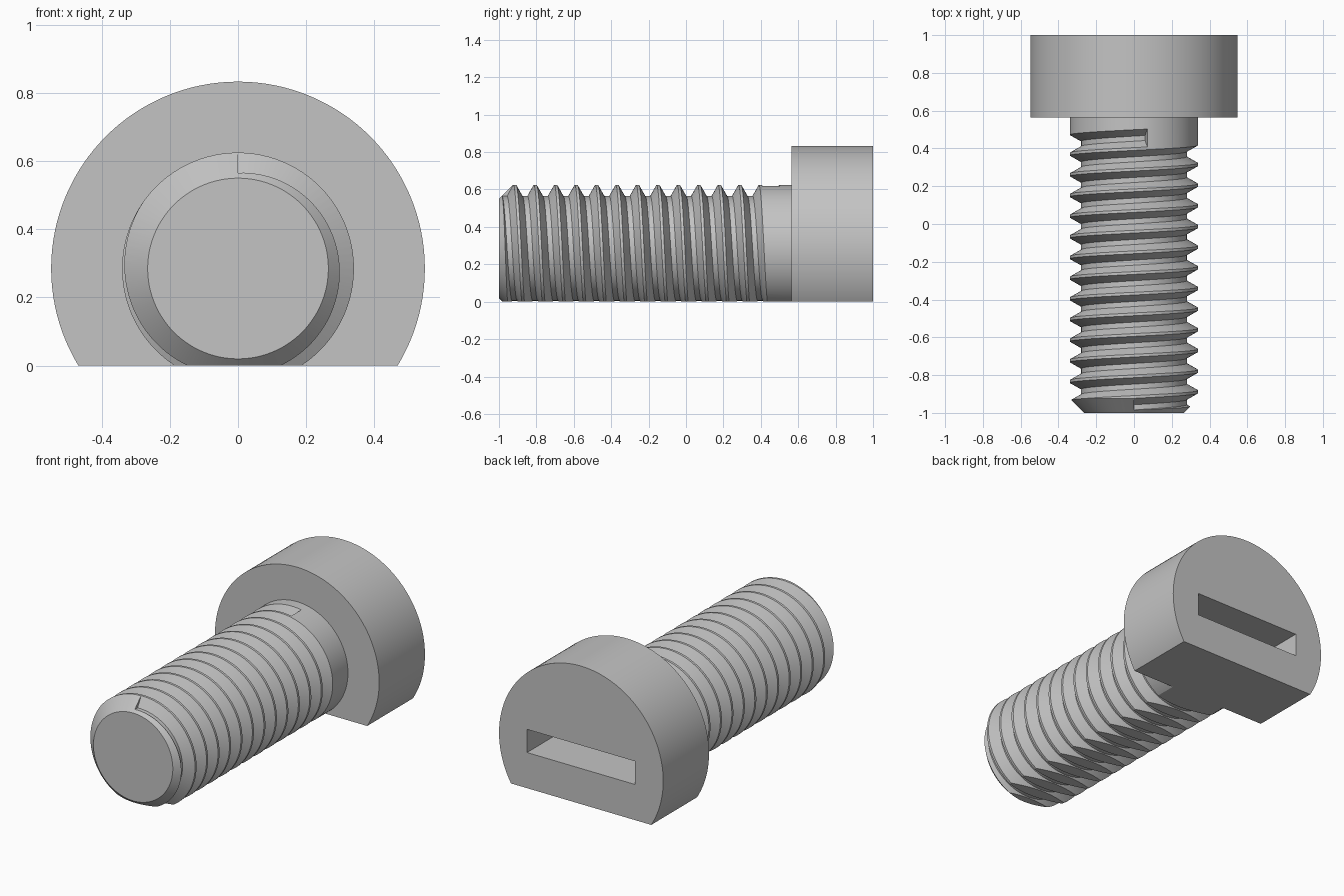
import bpy, bmesh
from math import sin, cos, tau

if "Cube" in bpy.data.objects:
    bpy.data.objects.remove(bpy.data.objects["Cube"])

AXIS_Z = 0.285      # height of the screw axis
PITCH = 0.1094
SHANK_R, ROOT_R = 0.34, 0.28
HEAD_R, HEAD_Y = 0.548, 0.563

steel = bpy.data.materials.new("grey steel")
steel.use_nodes = True
grey = (0.55, 0.55, 0.55, 1)
steel.diffuse_color = grey
steel.node_tree.nodes["Principled BSDF"].inputs["Base Color"].default_value = grey


def make_object(name, bm):
    bmesh.ops.recalc_face_normals(bm, faces=bm.faces[:])
    mesh = bpy.data.meshes.new(name)
    bm.to_mesh(mesh)
    bm.free()
    mesh.materials.append(steel)
    obj = bpy.data.objects.new(name, mesh)
    bpy.context.collection.objects.link(obj)
    return obj


def on_axis(radius, angle, y):
    return (radius * sin(angle), y, AXIS_Z + radius * cos(angle))


def tube(name, rings):
    """Skin a list of closed point rings and cap both ends."""
    bm = bmesh.new()
    loops = [[bm.verts.new(p) for p in ring] for ring in rings]
    for a, b in zip(loops, loops[1:]):
        for i in range(len(a)):
            j = (i + 1) % len(a)
            bm.faces.new((a[i], a[j], b[j], b[i]))
    bm.faces.new(loops[0])
    bm.faces.new(loops[-1])
    return make_object(name, bm)


def turned(name, profile, sides):
    """Solid of revolution about the screw axis, profile of (radius, y)."""
    return tube(name, [[on_axis(r, tau * i / sides, y) for i in range(sides)]
                       for r, y in profile])


def box(name, low, high):
    bm = bmesh.new()
    bmesh.ops.create_cube(bm, size=1)
    for v in bm.verts:
        v.co = [(l + h) / 2 + c * (h - l) for c, l, h in zip(v.co, low, high)]
    return make_object(name, bm)


def cut(obj, cutter):
    mod = obj.modifiers.new("cut", "BOOLEAN")
    mod.operation = "DIFFERENCE"
    mod.solver = "EXACT"
    mod.object = cutter
    cutter.hide_render = True
    bpy.context.view_layer.objects.active = obj
    bpy.ops.object.modifier_apply(modifier=mod.name)
    bpy.data.objects.remove(cutter)


# Shank with chamfered tip
shank = turned("threaded_shank", [(0.265, -1), (SHANK_R, -0.925),
                                  (SHANK_R, HEAD_Y)], 96)

# Helical groove: trapezoid swept along the axis, stopping short of the head
OUTER_R = SHANK_R + 0.01
GROOVE = [(ROOT_R, -0.0135), (ROOT_R, 0.0135), (OUTER_R, 0.053), (OUTER_R, -0.053)]
first, last = -tau, 12 * tau + 0.21
steps = 1250
rings = []
for s in range(steps + 1):
    angle = first + (last - first) * s / steps
    centre = -0.861 + PITCH * angle / tau
    rings.append([on_axis(r, angle, centre + dy) for r, dy in GROOVE])
cut(shank, tube("groove_cutter", rings))

# Round head with driver slot
head = turned("head", [(HEAD_R, HEAD_Y), (HEAD_R, 1)], 128)
cut(head, box("slot_cutter", (-0.361, 0.70, AXIS_Z - 0.07),
              (0.361, 1.1, AXIS_Z + 0.07)))

# Flat underside on both parts, then crisp smooth shading
for part in (shank, head):
    cut(part, box("flat_cutter", (-1, -1.5, -1), (1, 1.5, 0)))
    bpy.ops.object.select_all(action="DESELECT")
    part.select_set(True)
    bpy.context.view_layer.objects.active = part
    bpy.ops.object.shade_smooth_by_angle(angle=0.5)
